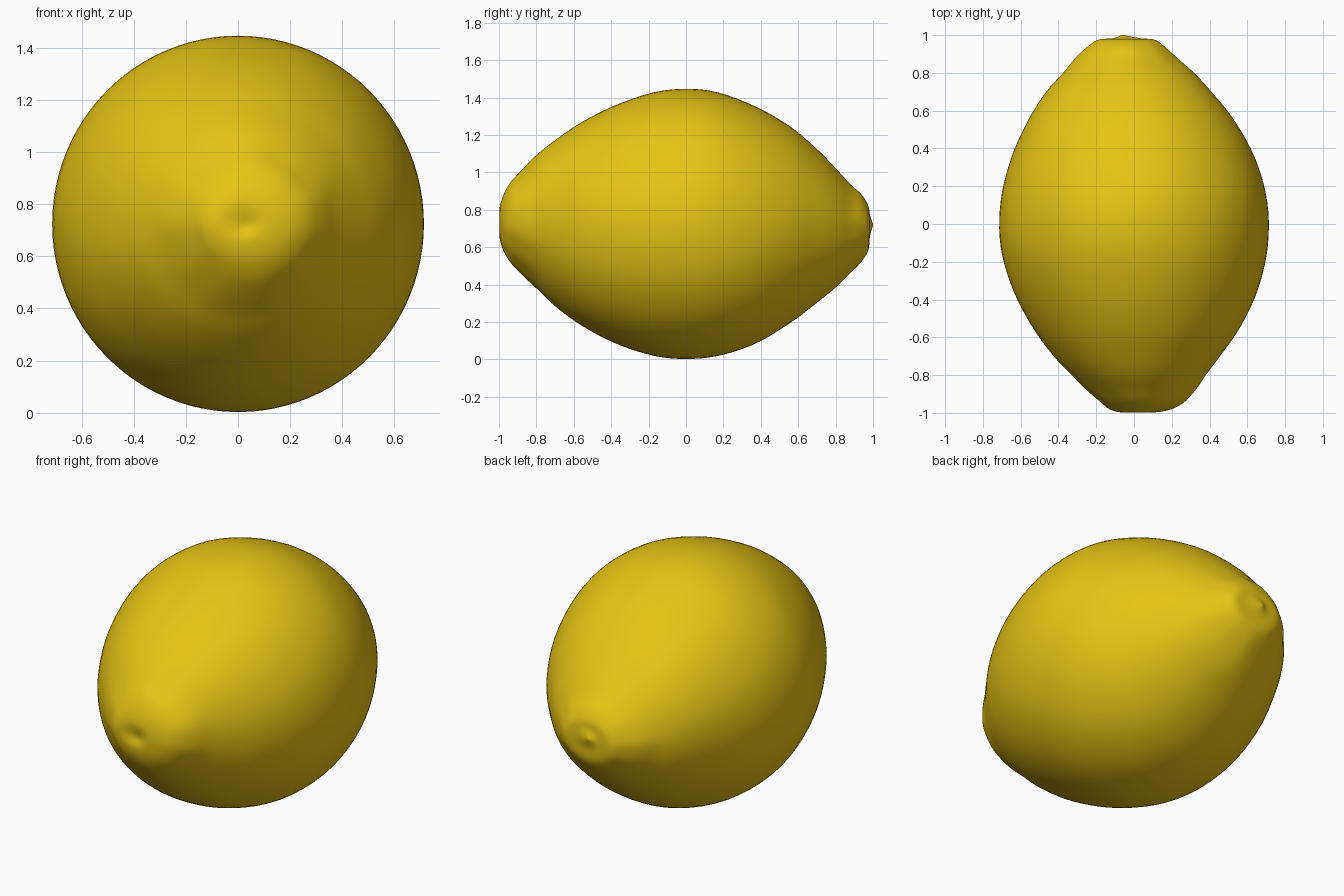
import bpy, bmesh, math

if "Cube" in bpy.data.objects:
    bpy.data.objects.remove(bpy.data.objects["Cube"])

# Outline stations along the fruit: y, left x, right x, bottom z, top z
STATIONS = [
    (-0.985, 0.02, 0.04, 0.71, 0.73),
    (-0.997, -0.07, 0.11, 0.66, 0.80),
    (-0.98, -0.13, 0.20, 0.59, 0.87),
    (-0.94, -0.18, 0.27, 0.52, 0.945),
    (-0.88, -0.25, 0.325, 0.455, 1.01),
    (-0.80, -0.33, 0.38, 0.38, 1.092),
    (-0.70, -0.425, 0.455, 0.285, 1.172),
    (-0.55, -0.535, 0.56, 0.176, 1.273),
    (-0.35, -0.64, 0.655, 0.075, 1.37),
    (-0.12, -0.706, 0.708, 0.01, 1.438),
    (0.12, -0.706, 0.705, 0.01, 1.438),
    (0.35, -0.65, 0.64, 0.075, 1.362),
    (0.55, -0.56, 0.53, 0.19, 1.25),
    (0.70, -0.465, 0.41, 0.303, 1.125),
    (0.80, -0.375, 0.318, 0.385, 1.022),
    (0.88, -0.31, 0.228, 0.463, 0.935),
    (0.94, -0.245, 0.162, 0.525, 0.88),
    (0.975, -0.19, 0.11, 0.585, 0.82),
    (0.984, -0.11, 0.03, 0.66, 0.77),
    (1.0, -0.065, -0.055, 0.715, 0.725),
]
SEG, SUB = 96, 5


def spline(p0, p1, p2, p3, t):
    return [0.5 * (2*b + (c - a)*t + (2*a - 5*b + 4*c - d)*t*t
                   + (3*b - a - 3*c + d)*t**3) for a, b, c, d in zip(p0, p1, p2, p3)]


def rings():
    n = len(STATIONS)
    for i in range(n - 1):
        ctrl = [STATIONS[min(max(i + k, 0), n - 1)] for k in (-1, 0, 1, 2)]
        for s in range(SUB):
            yield spline(*ctrl, s / SUB)
    yield STATIONS[-1]


# Loft the body, with soft lumps around both ends
bm = bmesh.new()
loops = []
for y, left, right, low, high in rings():
    cx, cz = (left + right) / 2, (low + high) / 2
    rx, rz = (right - left) / 2, (high - low) / 2
    end = math.exp(-((abs(y) - 0.9) / 0.09) ** 2)
    loop = []
    for j in range(SEG):
        a = 2 * math.pi * j / SEG
        lump = 1 + end * (0.02 * math.sin(4*a)**2 * math.cos(3*a + y)
                          - 0.03 * math.sin(2*a)**2)
        loop.append(bm.verts.new((cx + rx * lump * math.cos(a), y,
                                  cz + rz * lump * math.sin(a))))
    loops.append(loop)
for a, b in zip(loops, loops[1:]):
    for j in range(SEG):
        k = (j + 1) % SEG
        bm.faces.new((a[j], a[k], b[k], b[j]))
bm.faces.new(loops[0])
bm.faces.new(loops[-1])
bmesh.ops.recalc_face_normals(bm, faces=bm.faces)
for f in bm.faces:
    f.smooth = True

mesh = bpy.data.meshes.new("lemon")
bm.to_mesh(mesh)
bm.free()
lemon = bpy.data.objects.new("lemon", mesh)
bpy.context.collection.objects.link(lemon)

# Yellow peel
peel = bpy.data.materials.new("yellow_peel")
peel.diffuse_color = (0.80, 0.55, 0.007, 1)
peel.use_nodes = True
peel.node_tree.nodes["Principled BSDF"].inputs["Base Color"].default_value = peel.diffuse_color
mesh.materials.append(peel)
